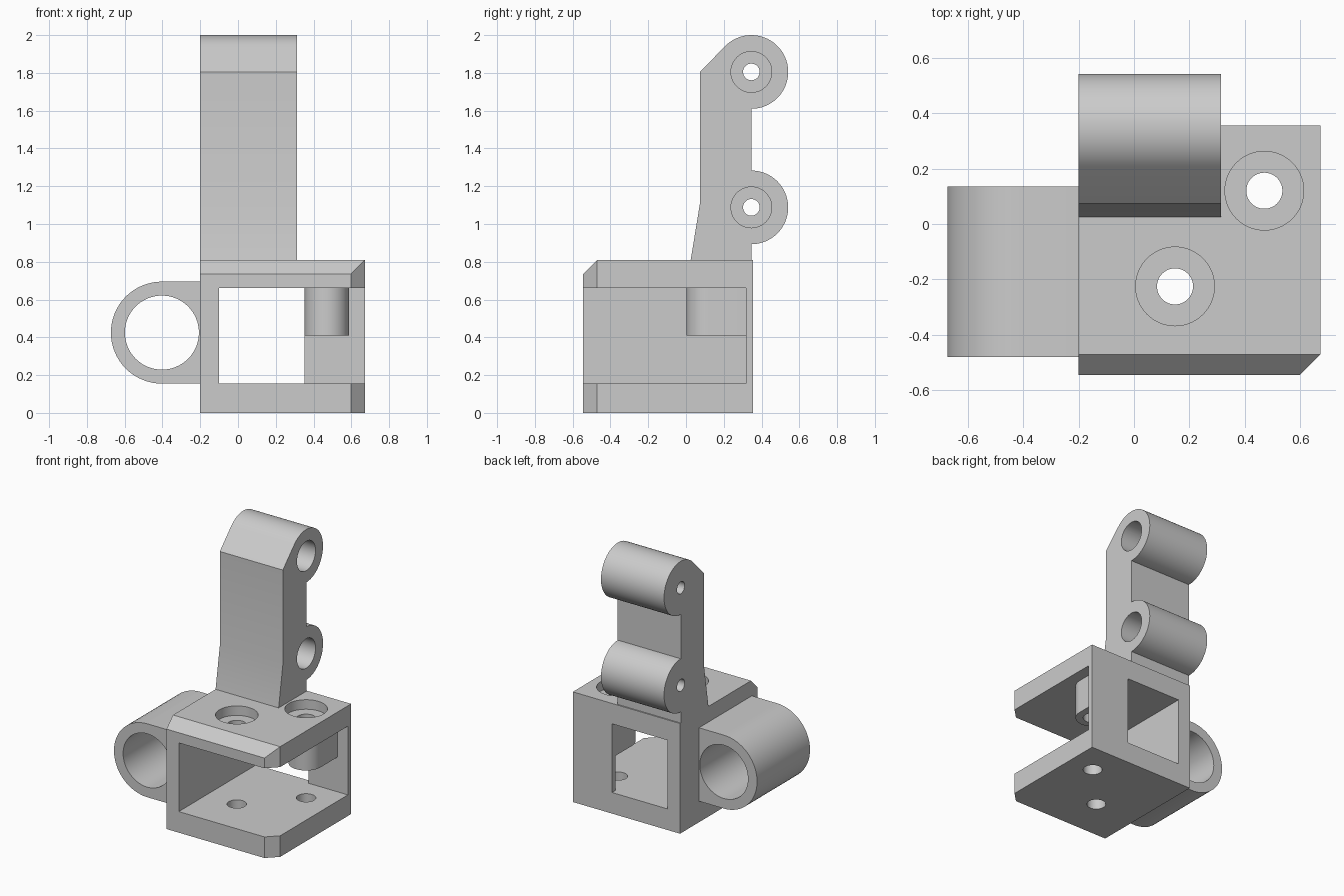
import bpy
import bmesh
from math import sin, cos, pi
from mathutils import Vector

cube = bpy.data.objects.get("Cube")
if cube:
    bpy.data.objects.remove(cube, do_unlink=True)

grey = bpy.data.materials.new("plain grey")
grey.use_nodes = True
GREY = (0.6, 0.6, 0.6, 1)
grey.diffuse_color = GREY
grey.node_tree.nodes["Principled BSDF"].inputs["Base Color"].default_value = GREY

# Where a profile point (u, v) at depth d along the named axis lands
PLACE = {
    "x": lambda u, v, d: Vector((d, u, v)),
    "y": lambda u, v, d: Vector((u, d, v)),
    "z": lambda u, v, d: Vector((u, v, d)),
}


def arc(u, v, r, start, end, steps=32):
    """Profile points along a circular arc, angles in degrees."""
    angles = [(start + (end - start) * i / steps) * pi / 180 for i in range(steps + 1)]
    return [(u + r * cos(a), v + r * sin(a)) for a in angles]


def prism(name, axis, points, near, far):
    """Extrude a flat profile along an axis."""
    bm = bmesh.new()
    place = PLACE[axis]
    face = bm.faces.new([bm.verts.new(place(u, v, near)) for u, v in points])
    out = bmesh.ops.extrude_face_region(bm, geom=[face])
    moved = [g for g in out["geom"] if isinstance(g, bmesh.types.BMVert)]
    bmesh.ops.translate(bm, verts=moved, vec=place(0, 0, far - near))
    bmesh.ops.recalc_face_normals(bm, faces=bm.faces)
    mesh = bpy.data.meshes.new(name)
    bm.to_mesh(mesh)
    bm.free()
    mesh.materials.append(grey)
    obj = bpy.data.objects.new(name, mesh)
    bpy.context.collection.objects.link(obj)
    return obj


def rect(u0, u1, v0, v1):
    return [(u0, v0), (u1, v0), (u1, v1), (u0, v1)]


def rod(axis, u, v, r, near, far):
    return prism("rod", axis, arc(u, v, r, 0, 360, 64)[:-1], near, far)


def combine(obj, tool, operation="DIFFERENCE"):
    """Apply a boolean and discard the tool."""
    mod = obj.modifiers.new("shape", "BOOLEAN")
    mod.object, mod.operation, mod.solver = tool, operation, "EXACT"
    graph = bpy.context.evaluated_depsgraph_get()
    mesh = bpy.data.meshes.new_from_object(obj.evaluated_get(graph))
    obj.modifiers.clear()
    obj.data = mesh
    bpy.data.objects.remove(tool, do_unlink=True)


# Housing: block with a bevelled front top edge and a bevelled front corner
LEFT, RIGHT, FRONT, BACK, TOP, BEVEL = -0.2, 0.672, -0.545, 0.355, 0.81, 0.075
housing = prism("housing", "x", [
    (FRONT, 0), (BACK, 0), (BACK, TOP), (FRONT + BEVEL, TOP), (FRONT, TOP - BEVEL)],
    LEFT, RIGHT)
combine(housing, prism("corner", "z", [
    (RIGHT - BEVEL - 0.1, FRONT - 0.1), (RIGHT + 0.1, FRONT - 0.1),
    (RIGHT + 0.1, FRONT + BEVEL + 0.1)], -0.1, 1))

# Cavity open to the front and one side, and window in the back wall
combine(housing, prism("cavity", "z", rect(-0.1, 1, -1, 0.317), 0.155, 0.66))
combine(housing, prism("window", "y", rect(-0.1, 0.353, 0.155, 0.66), 0.2, 0.5))

# Screw boss hanging under the top plate, rounded at the front
boss = [(0.587, 0.335)] + [(0.353, 0.335)] + arc(0.47, 0.12, 0.117, 180, 360)
combine(housing, prism("boss", "z", boss, 0.41, 0.7), "UNION")

# Counterbored screw holes through top and bottom plates
for x, y in ((0.47, 0.12), (0.148, -0.225)):
    combine(housing, rod("z", x, y, 0.065, -0.1, 1))
    combine(housing, rod("z", x, y, 0.142, TOP - 0.07, 1))

# Side tube with a squared-off root
tube = prism("side_tube", "y",
             [(LEFT, 0.155), (LEFT, 0.695)] + arc(-0.403, 0.425, 0.27, 90, 270),
             -0.48, 0.135)
combine(tube, rod("y", -0.403, 0.425, 0.196, -0.6, 0.3))

# Upright arm with two rounded knuckles
KNUCKLE_Y, LOW, HIGH, R = 0.346, 1.088, 1.805, 0.195
arm = prism("upright_arm", "x",
            [(KNUCKLE_Y, TOP)]
            + arc(KNUCKLE_Y, LOW, R, -90, 90)
            + arc(KNUCKLE_Y, HIGH, R, -90, 135, 44)
            + [(0.074, HIGH), (0.074, 1.11), (0.025, TOP)],
            LEFT, 0.313)

# Stepped bores along the knuckles
for z in (LOW, HIGH):
    combine(arm, rod("x", KNUCKLE_Y, z, 0.044, -0.5, 0.5))
    combine(arm, rod("x", KNUCKLE_Y, z, 0.108, -0.1, 0.5))

# Smooth the round surfaces, keep edges sharp
bpy.ops.object.select_all(action="DESELECT")
for obj in (housing, tube, arm):
    obj.select_set(True)
bpy.context.view_layer.objects.active = housing
bpy.ops.object.shade_smooth_by_angle()
